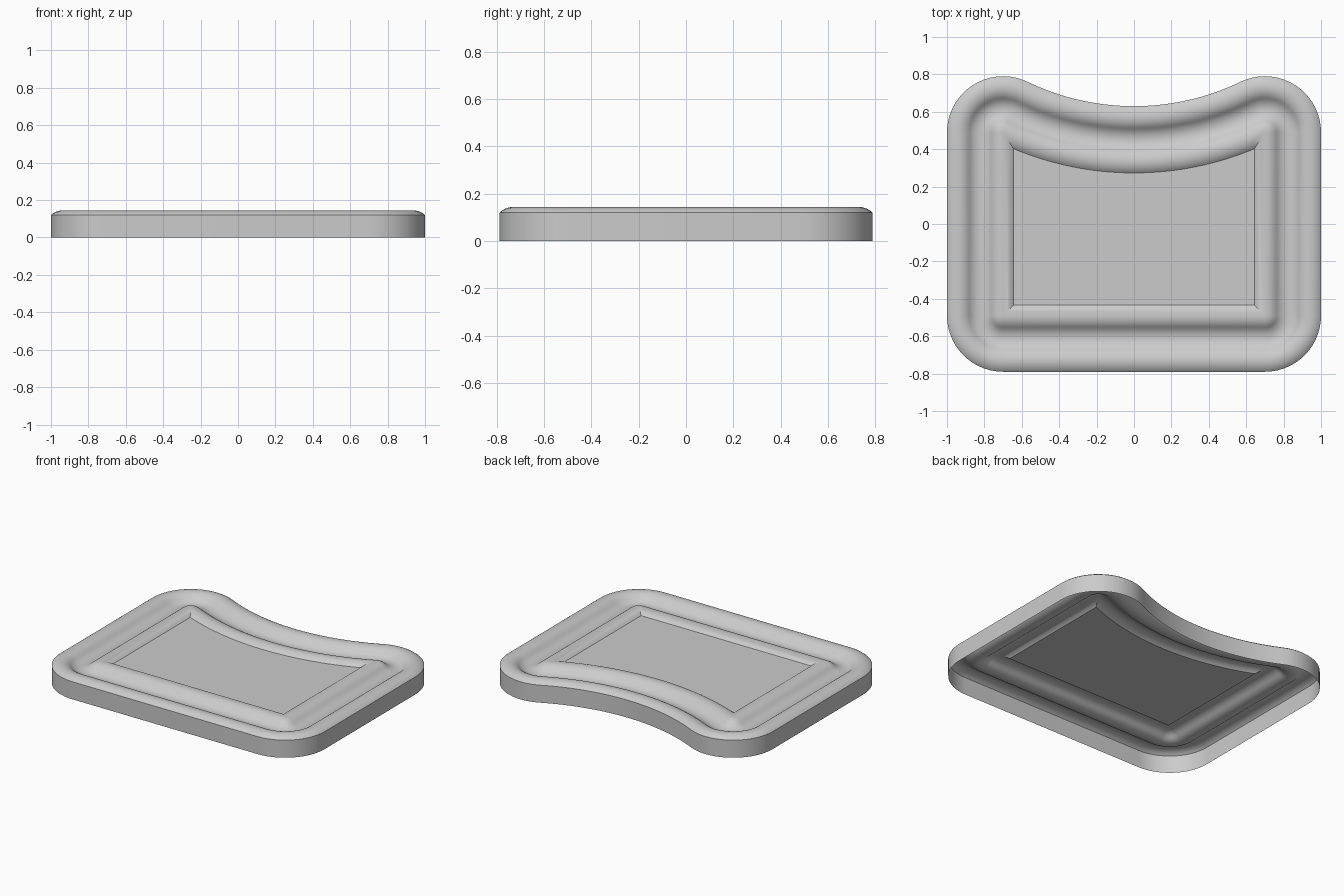
import bpy
import bmesh
from math import sin, cos, pi, sqrt, atan2

cube = bpy.data.objects.get("Cube")
if cube:
    bpy.data.objects.remove(cube, do_unlink=True)

# Outline: rounded rectangle with a concave arc along the back
HALF_X, HALF_Y, CORNER = 1.0, 0.79, 0.3
CX, CY = HALF_X - CORNER, HALF_Y - CORNER
DIP = 0.63                                   # back edge at the middle
k = CY - DIP
ARC_R = (CX**2 + k**2 - CORNER**2) / (2 * (CORNER + k))
ARC_Y = DIP + ARC_R

# Section: wall, rim, groove and inner ridge, as equal circular arcs
WALL, BUMP, HALF = 0.12, 0.024, 0.0595


def arc(cx, cy, r, a0, a1, n):
    return [(cx + r * cos(a0 + (a1 - a0) * i / n),
             cy + r * sin(a0 + (a1 - a0) * i / n)) for i in range(n + 1)]


def outline(d):
    """Counter-clockwise outline moved inwards by d; corners turn sharp past CORNER."""
    r = max(CORNER - d, 0)
    fx, fy, by = CX, CY, CY
    if d > CORNER:
        fx, fy = HALF_X - d, HALF_Y - d
        by = ARC_Y - sqrt((ARC_R + d)**2 - fx**2)
    tilt = atan2(ARC_Y - by, -fx)            # direction to the back arc centre
    pts = arc(-fx, -fy, r, pi, 1.5 * pi, 14)
    pts += arc(fx, -fy, r, 1.5 * pi, 2 * pi, 14)
    pts += arc(fx, by, r, 0, tilt, 18)
    pts += arc(0, ARC_Y, ARC_R + d, tilt - pi, -tilt, 36)[1:-1]
    pts += arc(-fx, by, r, pi - tilt, pi, 18)
    return pts


def section():
    pts = [(0, 0)]
    radius = (HALF**2 + BUMP**2) / (2 * BUMP)
    half_angle = atan2(HALF, radius - BUMP)
    for n, sign in enumerate((1, -1, 1)):
        mid = HALF * (2 * n + 1)
        for i in range(11):
            if n and i == 0:
                continue
            a = half_angle * (i / 5 - 1)
            pts.append((mid + radius * sin(a),
                        WALL + sign * (radius * cos(a) - radius + BUMP)))
    return pts


# Shell with an open underside and a flat panel in the middle
bm = bmesh.new()
rings = [[bm.verts.new((x, y, z)) for x, y in outline(d)] for d, z in section()]
for low, high in zip(rings, rings[1:]):
    count = len(low)
    for i in range(count):
        j = (i + 1) % count
        bm.faces.new((low[i], low[j], high[j], high[i]))
bm.faces.new(rings[-1])
bmesh.ops.remove_doubles(bm, verts=bm.verts[:], dist=0.0002)
mesh = bpy.data.meshes.new("tray_shell")
bm.to_mesh(mesh)
bm.free()
tray = bpy.data.objects.new("tray_shell", mesh)
bpy.context.collection.objects.link(tray)

# Light grey finish
grey = bpy.data.materials.new("light_grey")
grey.use_nodes = True
color = (0.6, 0.6, 0.6, 1)
grey.diffuse_color = color
grey.node_tree.nodes["Principled BSDF"].inputs["Base Color"].default_value = color
mesh.materials.append(grey)

bpy.ops.object.select_all(action="DESELECT")
tray.select_set(True)
bpy.context.view_layer.objects.active = tray
bpy.ops.object.shade_smooth_by_angle(angle=pi / 6)
